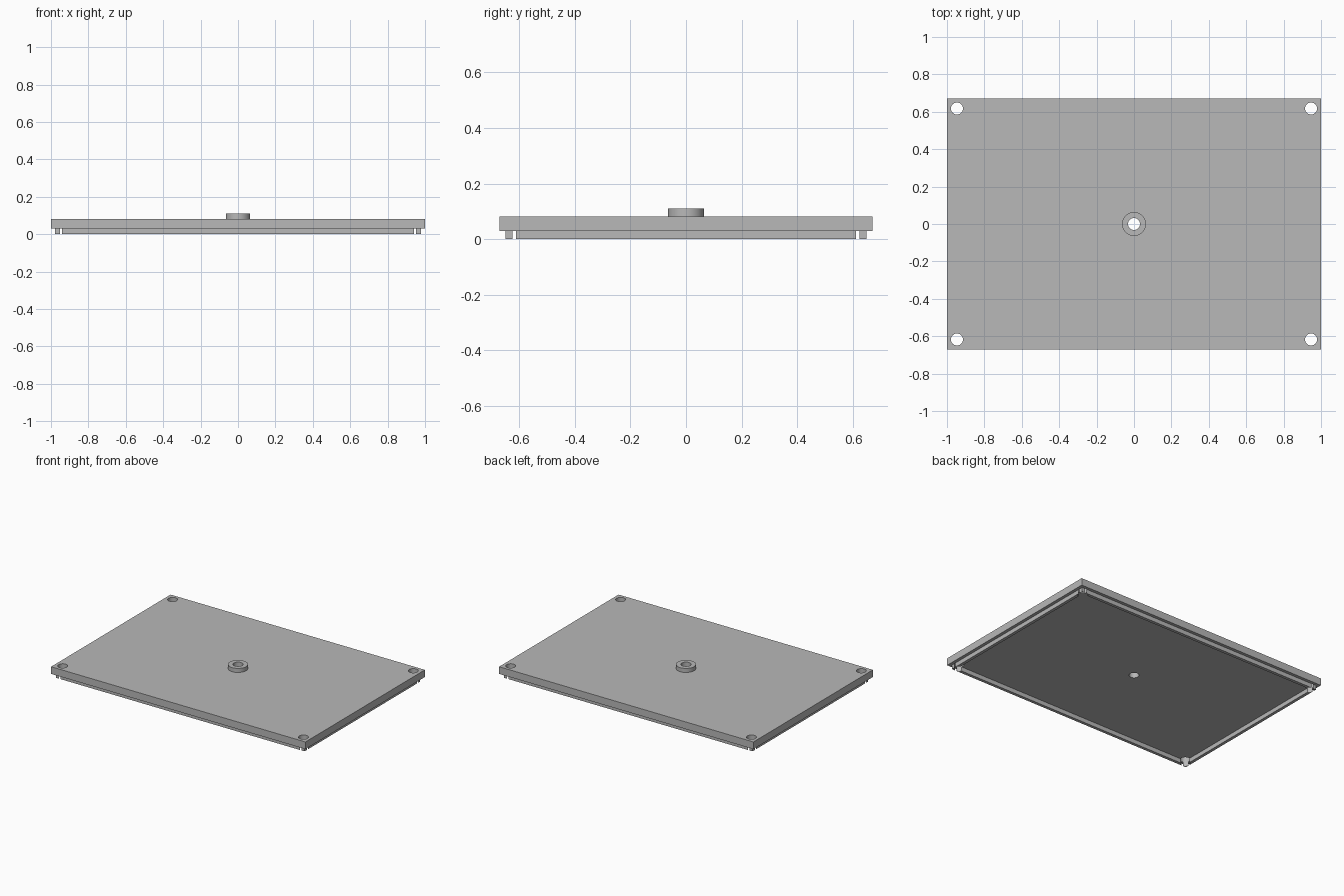
import bpy
import bmesh
from mathutils import Matrix, Vector

cube = bpy.data.objects.get("Cube")
if cube:
    bpy.data.objects.remove(cube, do_unlink=True)

HALF_X, HALF_Y = 1.0, 0.671
LIP_H, TOP_Z, BOSS_Z = 0.03, 0.081, 0.11
HOLE_R, HOLE_INSET = 0.0321, 0.0535
LIP_INSET, LIP_WIDTH = 0.022, 0.0215

grey = bpy.data.materials.new("plain grey")
grey.use_nodes = True
colour = (0.48, 0.48, 0.48, 1)
grey.diffuse_color = colour
grey.node_tree.nodes["Principled BSDF"].inputs["Base Color"].default_value = colour


def add_box(bm, hx, hy, z0, z1):
    m = Matrix.Translation((0, 0, (z0 + z1) / 2)) @ Matrix.Diagonal((2 * hx, 2 * hy, z1 - z0, 1))
    bmesh.ops.create_cube(bm, size=1, matrix=m)


def add_cylinder(bm, x, y, r, z0, z1):
    bmesh.ops.create_cone(bm, cap_ends=True, segments=64, radius1=r, radius2=r,
                          depth=z1 - z0, matrix=Matrix.Translation((x, y, (z0 + z1) / 2)))


def make_object(name, bm):
    mesh = bpy.data.meshes.new(name)
    bm.to_mesh(mesh)
    bm.free()
    mesh.materials.append(grey)
    obj = bpy.data.objects.new(name, mesh)
    bpy.context.collection.objects.link(obj)
    return obj


def cut(obj, cutter):
    mod = obj.modifiers.new("cut", "BOOLEAN")
    mod.operation = "DIFFERENCE"
    mod.solver = "EXACT"
    mod.object = cutter
    bpy.ops.object.select_all(action="DESELECT")
    obj.select_set(True)
    bpy.context.view_layer.objects.active = obj
    bpy.ops.object.modifier_apply(modifier=mod.name)
    bpy.ops.object.shade_smooth_by_angle()


# Flat cover plate
bm = bmesh.new()
add_box(bm, HALF_X, HALF_Y, LIP_H, TOP_Z)
plate = make_object("cover_plate", bm)

# Locating lip under the plate: a rectangular frame
bm = bmesh.new()
add_box(bm, HALF_X - LIP_INSET, HALF_Y - LIP_INSET, 0, LIP_H)
lip = make_object("locating_lip", bm)
bm = bmesh.new()
inner = LIP_INSET + LIP_WIDTH
add_box(bm, HALF_X - inner, HALF_Y - inner, -0.1, 0.2)
lip_cutter = make_object("lip_cutter", bm)
lip_cutter.hide_render = True

# Central boss
bm = bmesh.new()
add_cylinder(bm, 0, 0, 2 * HOLE_R, TOP_Z, BOSS_Z)
boss = make_object("centre_boss", bm)

# Through holes at the centre and the four corners
bm = bmesh.new()
add_cylinder(bm, 0, 0, HOLE_R, -0.1, 0.2)
for sx in (-1, 1):
    for sy in (-1, 1):
        add_cylinder(bm, sx * (HALF_X - HOLE_INSET), sy * (HALF_Y - HOLE_INSET),
                     HOLE_R, -0.1, 0.2)
hole_cutter = make_object("hole_cutter", bm)
hole_cutter.hide_render = True

cut(lip, lip_cutter)
for part in (plate, lip, boss):
    cut(part, hole_cutter)

for helper in (lip_cutter, hole_cutter):
    bpy.data.objects.remove(helper, do_unlink=True)
